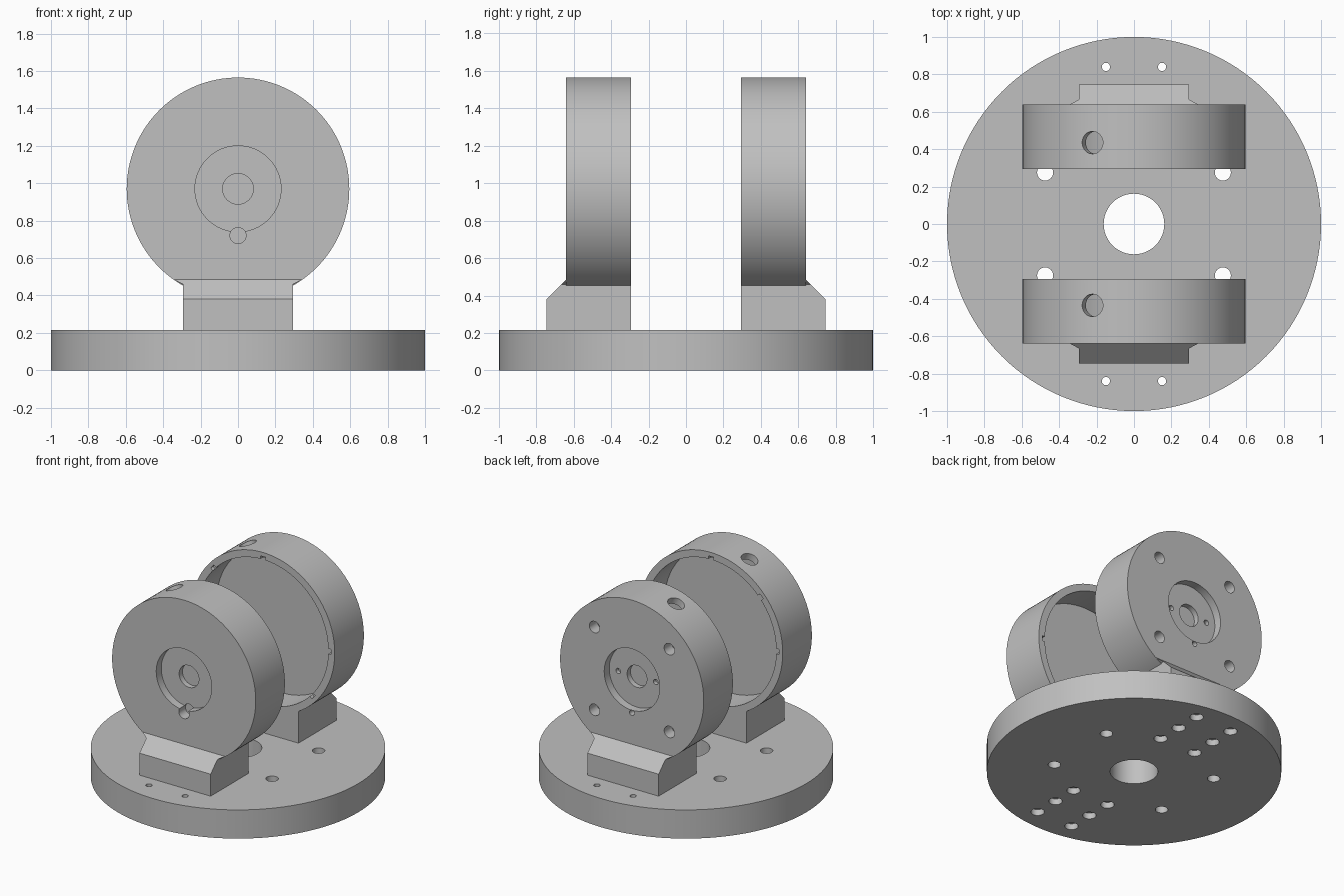
import bpy
import bmesh
import math
from mathutils import Matrix, Vector

if "Cube" in bpy.data.objects:
    bpy.data.objects.remove(bpy.data.objects["Cube"], do_unlink=True)

GREY = (0.53, 0.53, 0.53, 1.0)
grey = bpy.data.materials.new("light_grey")
grey.use_nodes = True
grey.diffuse_color = GREY
bsdf = next(n for n in grey.node_tree.nodes if n.type == "BSDF_PRINCIPLED")
bsdf.inputs["Base Color"].default_value = GREY

AXLE_Z = 0.97      # height of the cup axis
BASE_TOP = 0.215
INNER, OUTER = 0.295, 0.64   # distances of the cup faces from the middle


def make_object(name, bm):
    bmesh.ops.recalc_face_normals(bm, faces=bm.faces)
    mesh = bpy.data.meshes.new(name)
    bm.to_mesh(mesh)
    bm.free()
    mesh.materials.append(grey)
    obj = bpy.data.objects.new(name, mesh)
    bpy.context.collection.objects.link(obj)
    return obj


def rod(name, start, end, radius, sides=32):
    """Solid cylinder between two points."""
    start, end = Vector(start), Vector(end)
    axis = end - start
    turn = axis.to_track_quat("Z", "Y").to_matrix().to_4x4()
    bm = bmesh.new()
    bmesh.ops.create_cone(bm, cap_ends=True, segments=sides, radius1=radius,
                          radius2=radius, depth=axis.length,
                          matrix=Matrix.Translation((start + end) / 2) @ turn)
    return make_object(name, bm)


def box(name, size, matrix):
    bm = bmesh.new()
    bmesh.ops.create_cube(bm, size=1, matrix=matrix @ Matrix.Diagonal((*size, 1)))
    return make_object(name, bm)


def combine(target, tool, operation="DIFFERENCE"):
    """Apply a boolean and throw the tool away."""
    mod = target.modifiers.new("cut", "BOOLEAN")
    mod.object, mod.operation, mod.solver = tool, operation, "EXACT"
    bpy.context.view_layer.objects.active = target
    bpy.ops.object.modifier_apply(modifier=mod.name)
    bpy.data.objects.remove(tool, do_unlink=True)


def finish(obj):
    bpy.ops.object.select_all(action="DESELECT")
    obj.select_set(True)
    bpy.context.view_layer.objects.active = obj
    bpy.ops.object.shade_smooth_by_angle(angle=math.radians(30))


# Round base plate with its centre bore and bolt holes
base = rod("base_plate", (0, 0, 0), (0, 0, BASE_TOP), 1.0, 128)


def drill_base(x, y, radius, bottom=-0.1, top=0.4, sides=24):
    combine(base, rod("drill", (x, y, bottom), (x, y, top), radius, sides))


drill_base(0, 0, 0.162, sides=64)
for sx in (-1, 1):
    for sy in (-1, 1):
        drill_base(sx * 0.475, sy * 0.275, 0.043)
        for y in (0.46, 0.65, 0.84):
            drill_base(sx * 0.15, sy * y, 0.046, top=0.045)
            drill_base(sx * 0.15, sy * y, 0.022)
finish(base)


def foot(side):
    """Mounting block, flared where it meets the cup and chamfered outside."""
    half = [(0.295, BASE_TOP), (0.295, 0.46), (0.345, 0.487)]
    outline = half + [(-x, z) for x, z in reversed(half)]
    bm = bmesh.new()
    face = bm.faces.new([bm.verts.new((x, side * INNER, z)) for x, z in outline])
    new = bmesh.ops.extrude_face_region(bm, geom=[face])["geom"]
    bmesh.ops.translate(bm, vec=(0, side * 0.45, 0),
                        verts=[v for v in new if isinstance(v, bmesh.types.BMVert)])
    cut = bmesh.ops.bisect_plane(bm, geom=bm.verts[:] + bm.edges[:] + bm.faces[:],
                                 plane_co=(0, side * 0.745, 0.38),
                                 plane_no=(0, side, 1), clear_outer=True)
    rim = [e for e in cut["geom_cut"] if isinstance(e, bmesh.types.BMEdge)]
    bmesh.ops.holes_fill(bm, edges=rim)
    return make_object("foot", bm)


def cup(name, side):
    """Upright open cup on its foot; side is -1 at the front, 1 at the back."""
    def along(x, z, near, far, radius, sides=32):
        return rod("drill", (x, side * near, AXLE_Z + z),
                   (x, side * far, AXLE_Z + z), radius, sides)

    body = along(0, 0, INNER, OUTER, 0.595, 128)
    body.name = name
    combine(body, foot(side), "UNION")

    # Cavity facing the middle, with small slots around its rim
    combine(body, along(0, 0, 0.2, 0.52, 0.542, 128))
    for degrees in (0, 90, 138, 180, 270, 318):
        a = math.radians(degrees)
        place = (Matrix.Translation((0, side * INNER, AXLE_Z))
                 @ Matrix.Rotation(-a if side > 0 else math.pi - a, 4, "Y")
                 @ Matrix.Translation((0.54, 0, 0)))
        combine(body, box("slot", (0.05, 0.06, 0.04), place))

    # Slanted hole through the top of the wall
    a = math.radians(112)
    d = Vector((math.cos(a), 0, math.sin(a)))
    mid = Vector((0, side * 0.435, AXLE_Z))
    combine(body, rod("drill", mid + d * 0.4, mid + d * 0.7, 0.06))

    # Outer recess and blind centre hole
    combine(body, along(0, 0, 0.58, 0.7, 0.23, 64))
    combine(body, along(0, 0, 0.54, 0.7, 0.082, 48))
    if side < 0:
        combine(body, along(0, -0.25, 0.56, 0.7, 0.043))
    else:
        for x in (-0.31, 0.31):
            for z in (-0.31, 0.31):
                combine(body, along(x, z, 0.55, 0.7, 0.043))
        for x, z in ((-0.155, 0), (0.155, 0), (0, -0.25)):
            combine(body, along(x, z, 0.55, 0.7, 0.02, 16))
    finish(body)


cup("front_cup", -1)
cup("back_cup", 1)
